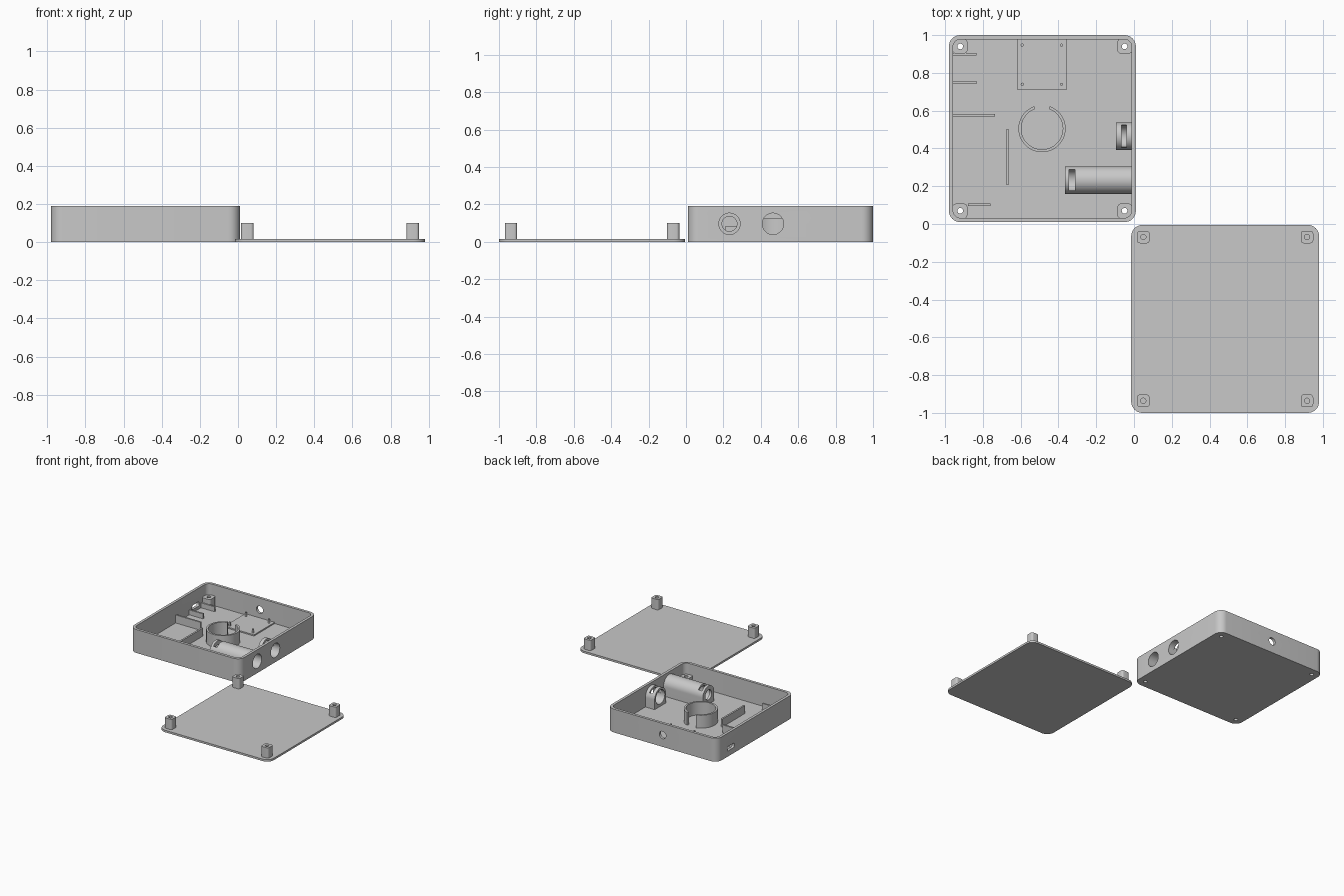
import bpy, bmesh, math

if "Cube" in bpy.data.objects:
    bpy.data.objects.remove(bpy.data.objects["Cube"])

grey = bpy.data.materials.new("plain grey")
grey.diffuse_color = (0.58, 0.58, 0.58, 1)
grey.use_nodes = True
grey.node_tree.nodes["Principled BSDF"].inputs["Base Color"].default_value = grey.diffuse_color


def prism(name, pts, a, b, axis="z"):
    """Extrude a 2D outline from a to b along the given axis."""
    place = {"z": lambda u, v, w: (u, v, w),
             "x": lambda u, v, w: (w, u, v),
             "y": lambda u, v, w: (u, w, v)}[axis]
    bm = bmesh.new()
    low = [bm.verts.new(place(u, v, a)) for u, v in pts]
    high = [bm.verts.new(place(u, v, b)) for u, v in pts]
    bm.faces.new(low[::-1])
    bm.faces.new(high)
    n = len(pts)
    for i in range(n):
        j = (i + 1) % n
        bm.faces.new((low[i], low[j], high[j], high[i]))
    bmesh.ops.recalc_face_normals(bm, faces=bm.faces)
    mesh = bpy.data.meshes.new(name)
    bm.to_mesh(mesh)
    bm.free()
    mesh.materials.append(grey)
    ob = bpy.data.objects.new(name, mesh)
    bpy.context.collection.objects.link(ob)
    return ob


def arc(cx, cy, r, a0, a1, n):
    return [(cx + r * math.cos(math.radians(a0 + (a1 - a0) * i / n)),
             cy + r * math.sin(math.radians(a0 + (a1 - a0) * i / n))) for i in range(n + 1)]


def circle(cx, cy, r, n=40):
    return arc(cx, cy, r, 0, 360, n)[:-1]


def rect(x0, x1, y0, y1):
    return [(x0, y0), (x1, y0), (x1, y1), (x0, y1)]


def rounded(x0, x1, y0, y1, r, n=8):
    return (arc(x1 - r, y1 - r, r, 0, 90, n) + arc(x0 + r, y1 - r, r, 90, 180, n)
            + arc(x0 + r, y0 + r, r, 180, 270, n) + arc(x1 - r, y0 + r, r, 270, 360, n))


def activate(ob):
    bpy.ops.object.select_all(action="DESELECT")
    ob.select_set(True)
    bpy.context.view_layer.objects.active = ob


def cut(ob, *cutters):
    """Subtract each cutter and discard it."""
    for c in cutters:
        activate(ob)
        m = ob.modifiers.new("cut", "BOOLEAN")
        m.operation, m.solver, m.object = "DIFFERENCE", "EXACT", c
        bpy.ops.object.modifier_apply(modifier=m.name)
        bpy.data.objects.remove(c)
    return ob


X0, X1, Y0, Y1, H = -0.98, 0.01, 0.01, 1.0, 0.19   # case extents
FLOOR, MID = 0.02, 0.096
LOW = FLOOR - 0.005                               # parts sink slightly into the floor
corners = [(x, y) for x in (X0 + 0.06, X1 - 0.06) for y in (Y0 + 0.06, Y1 - 0.06)]
BORE_A, BORE_B = 0.2325, 0.465                     # side tube centres in y

# Open case with wall openings and screw holes
case = prism("case", rounded(X0, X1, Y0, Y1, 0.06), 0, H)
cut(case,
    prism("c", rounded(X0 + 0.022, X1 - 0.022, Y0 + 0.022, Y1 - 0.022, 0.04), FLOOR, 0.3),
    prism("c", circle(BORE_A, MID, 0.057), -0.02, 0.1, "x"),
    prism("c", circle(BORE_B, MID, 0.057), -0.02, 0.1, "x"),
    prism("c", circle(-0.49, MID, 0.03), 0.95, 1.1, "y"),
    prism("c", rounded(0.78, 0.87, 0.045, 0.08, 0.01), -1.1, -0.95, "x"),
    *[prism("c", circle(x, y, 0.015, 20), -0.1, 0.1) for x, y in corners])

# Screw posts in the case corners
for x, y in corners:
    sx = 1 if x < -0.5 else -1
    sy = 1 if y < 0.5 else -1
    xs = sorted((x - sx * 0.041, x + sx * 0.038))
    ys = sorted((y - sy * 0.041, y + sy * 0.038))
    post = prism("case_screw_post", rounded(*xs, *ys, 0.02, 5), LOW, 0.1)
    cut(post, prism("c", circle(x, y, 0.015, 20), -0.1, 0.3))


def arch(name, yc, x0, x1, r=0.073):
    """Round-topped housing standing on the floor."""
    return prism(name, [(yc - r, LOW), (yc + r, LOW)] + arc(yc, MID, r, 0, 180, 32), x0, x1, "x")


# Long sensor tube with a narrow end and a slot
cut(arch("long_tube", BORE_A, -0.365, -0.008),
    prism("c", circle(BORE_A, MID, 0.057), -0.345, 0.1, "x"),
    prism("c", circle(BORE_A, MID, 0.04), -0.5, -0.3, "x"),
    prism("c", rect(BORE_A - 0.055, BORE_A + 0.055, MID, 0.3), -0.345, -0.312, "x"))

# Short socket with a slot
cut(arch("short_socket", BORE_B, -0.095, -0.008),
    prism("c", circle(BORE_B, MID, 0.057), -0.2, 0.1, "x"),
    prism("c", rect(BORE_B - 0.06, BORE_B + 0.06, MID, 0.3), -0.067, -0.04, "x"))

# Open ring holder
prism("ring_holder", arc(-0.487, 0.505, 0.125, 109, 431, 56)
      + arc(-0.487, 0.505, 0.11, 431, 109, 56), LOW, 0.125)

# Board plate with locating pegs
prism("board_plate", rect(-0.62, -0.355, 0.712, 0.982), LOW, 0.03)
for x in (-0.592, -0.384):
    for y in (0.74, 0.947):
        prism("board_peg", circle(x, y, 0.008, 16), 0.025, 0.06)

# Thin ribs on the floor
for x0, x1, y0, y1, top in ((-0.965, -0.835, 0.892, 0.906, 0.06), (-0.965, -0.835, 0.742, 0.756, 0.06),
                            (-0.965, -0.735, 0.568, 0.582, 0.085), (-0.677, -0.663, 0.21, 0.5, 0.085),
                            (-0.88, -0.76, 0.095, 0.108, 0.085)):
    prism("floor_rib", rect(x0, x1, y0, y1), LOW, top)

# Lid with blind-bored posts
LX0, LX1, LY0, LY1 = -0.015, 0.98, -1.0, -0.005
prism("lid", rounded(LX0, LX1, LY0, LY1, 0.06), 0, 0.016)
for x in (LX0 + 0.064, LX1 - 0.064):
    for y in (LY0 + 0.064, LY1 - 0.064):
        post = prism("lid_post", rounded(x - 0.033, x + 0.033, y - 0.033, y + 0.033, 0.015, 5), 0.01, 0.1)
        cut(post, prism("c", circle(x, y, 0.014, 20), 0.04, 0.2))

# Smooth the curved walls, keep edges crisp
for ob in list(bpy.context.scene.objects):
    activate(ob)
    bpy.ops.object.shade_smooth_by_angle(angle=math.radians(30))
